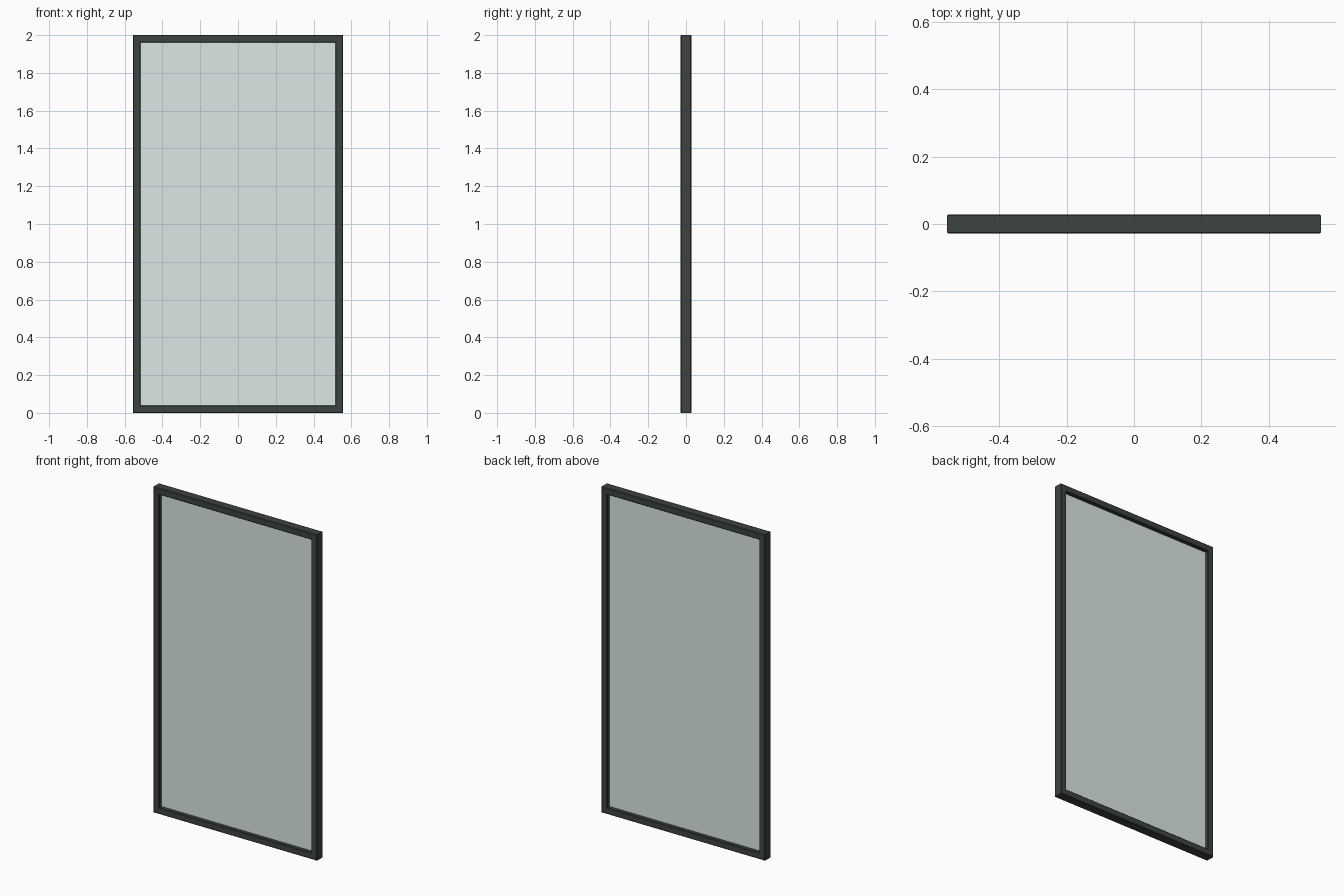
import bpy, bmesh

if "Cube" in bpy.data.objects:
    bpy.data.objects.remove(bpy.data.objects["Cube"])

W, H, D, B = 1.11, 2.0, 0.056, 0.039   # frame width, height, depth, bar width


def paint(ob, name, color):
    mat = bpy.data.materials.new(name)
    mat.diffuse_color = color
    mat.use_nodes = True
    mat.node_tree.nodes["Principled BSDF"].inputs["Base Color"].default_value = mat.diffuse_color
    ob.data.materials.append(mat)


def make_object(name, bm):
    mesh = bpy.data.meshes.new(name)
    bmesh.ops.recalc_face_normals(bm, faces=bm.faces)
    bm.to_mesh(mesh)
    bm.free()
    ob = bpy.data.objects.new(name, mesh)
    bpy.context.collection.objects.link(ob)
    return ob


# Frame: chamfered bar section (inset, y) swept round a mitred rectangle
c, d = 0.003, D / 2
section = [(c, -d), (B - c, -d), (B, -d + c), (B, d - c),
           (B - c, d), (c, d), (0, d - c), (0, -d + c)]
bm = bmesh.new()
rings = []
for sx, sz in ((-1, -1), (1, -1), (1, 1), (-1, 1)):
    rings.append([bm.verts.new((sx * (W / 2 - i), y, H / 2 + sz * (H / 2 - i)))
                  for i, y in section])
n = len(section)
for k in range(4):
    a, b = rings[k], rings[(k + 1) % 4]
    for j in range(n):
        bm.faces.new((a[j], a[(j + 1) % n], b[(j + 1) % n], b[j]))
frame = make_object("frame", bm)
paint(frame, "dark_frame", (0.046, 0.056, 0.051, 1))

# Glass pane, edges tucked slightly into the frame
bm = bmesh.new()
bmesh.ops.create_cube(bm, size=1)
bmesh.ops.scale(bm, vec=(W - 2 * B + 0.01, 0.01, H - 2 * B + 0.01), verts=bm.verts)
bmesh.ops.translate(bm, vec=(0, 0, H / 2), verts=bm.verts)
glass = make_object("glass_pane", bm)
paint(glass, "tinted_glass", (0.71, 0.80, 0.78, 0.45))
